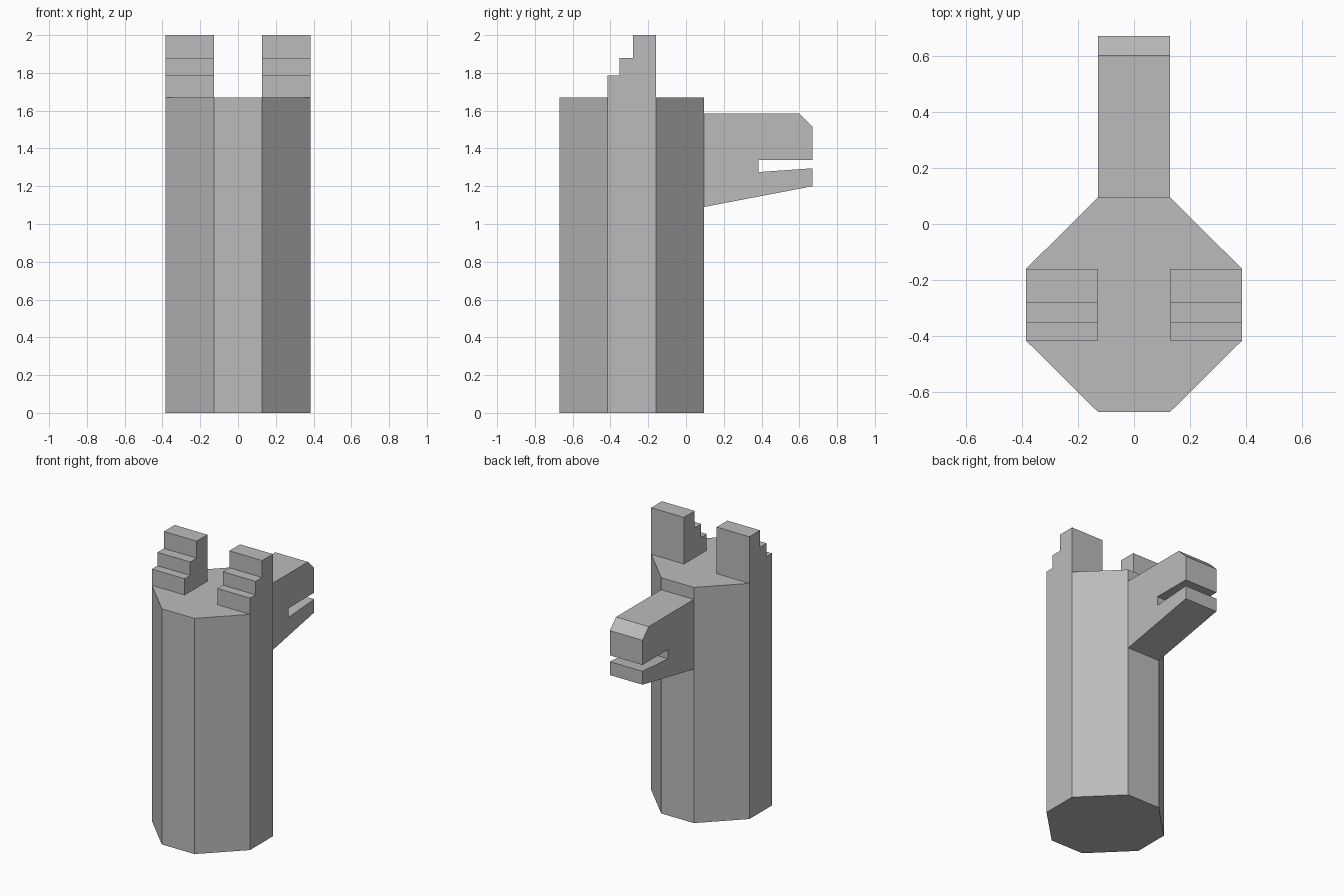
import bpy
import bmesh

if "Cube" in bpy.data.objects:
    bpy.data.objects.remove(bpy.data.objects["Cube"])

grey = bpy.data.materials.new("stone grey")
grey.diffuse_color = (0.5, 0.5, 0.5, 1)
grey.use_nodes = True
grey.node_tree.nodes["Principled BSDF"].inputs["Base Color"].default_value = grey.diffuse_color


def prism(name, points, offset):
    """Extrude a closed outline of 3D points along offset."""
    bm = bmesh.new()
    face = bm.faces.new([bm.verts.new(p) for p in points])
    ext = bmesh.ops.extrude_face_region(bm, geom=[face], use_keep_orig=True)
    moved = [g for g in ext["geom"] if isinstance(g, bmesh.types.BMVert)]
    bmesh.ops.translate(bm, verts=moved, vec=offset)
    bmesh.ops.recalc_face_normals(bm, faces=bm.faces)
    mesh = bpy.data.meshes.new(name)
    bm.to_mesh(mesh)
    bm.free()
    mesh.materials.append(grey)
    obj = bpy.data.objects.new(name, mesh)
    bpy.context.collection.objects.link(obj)
    return obj


W, N = 0.385, 0.128          # outer and inner half widths
FRONT, BACK = -0.67, 0.095   # body depth
Y0, Y1 = -0.415, -0.16       # depth of the flat side walls
TOP = 1.67

# Eight-sided column
octagon = [(-N, FRONT), (N, FRONT), (W, Y0), (W, Y1),
           (N, BACK), (-N, BACK), (-W, Y1), (-W, Y0)]
prism("column_body", [(x, y, 0) for x, y in octagon], (0, 0, TOP))

# Stepped uprights on both sides of the top
steps = [(Y0, TOP), (Y0, 1.785), (-0.353, 1.785), (-0.353, 1.88),
         (-0.28, 1.88), (-0.28, 2.0), (Y1, 2.0), (Y1, TOP)]
for name, x in (("left_stepped_upright", -W), ("right_stepped_upright", N)):
    prism(name, [(x, y, z) for y, z in steps], (W - N, 0, 0))

# Slotted spout with a chamfered nose at the back
spout = [(BACK, 1.09), (BACK, 1.585), (0.60, 1.585), (0.67, 1.515),
         (0.67, 1.34), (0.385, 1.34), (0.385, 1.275), (0.67, 1.295),
         (0.67, 1.2)]
prism("slotted_spout", [(-N, y, z) for y, z in spout], (2 * N, 0, 0))
